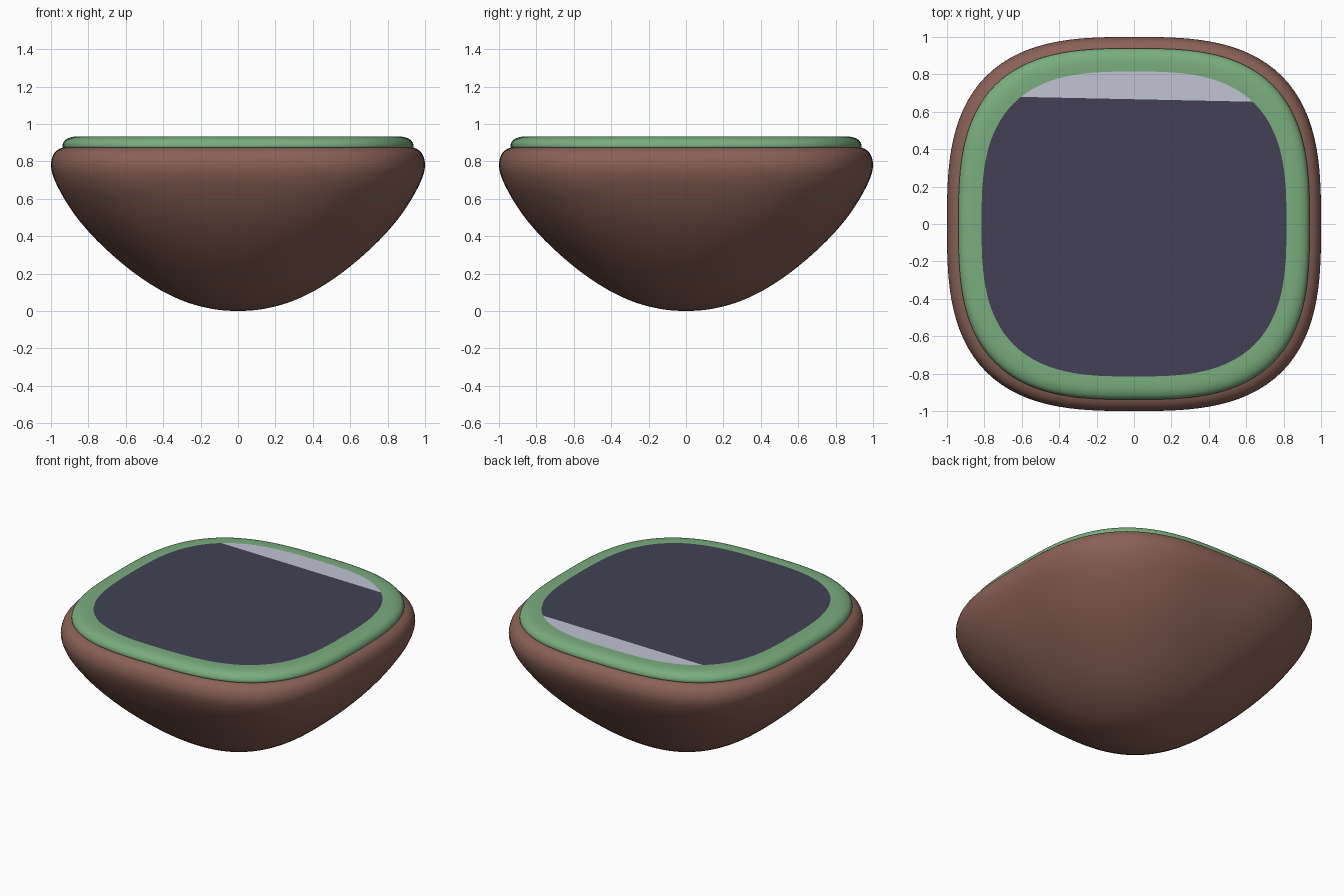
import bpy, bmesh, math
from mathutils import Vector

if "Cube" in bpy.data.objects:
    bpy.data.objects.remove(bpy.data.objects["Cube"])

SEG = 128


def material(name, rgb):
    lin = [((c / 255 + 0.055) / 1.055) ** 2.4 for c in rgb]
    m = bpy.data.materials.new(name)
    m.diffuse_color = (*lin, 1)
    m.use_nodes = True
    m.node_tree.nodes["Principled BSDF"].inputs["Base Color"].default_value = m.diffuse_color
    return m


soil = material("brown soil", (138, 97, 87))
grass = material("green grass", (121, 173, 126))
dark = material("dark slate", (67, 65, 85))
pale = material("pale grey", (193, 195, 212))


def smooth_profile(pts, steps=3):
    """Catmull-Rom curve through the profile points."""
    p = [Vector(q) for q in pts]
    p = [2 * p[0] - p[1]] + p + [2 * p[-1] - p[-2]]
    out = []
    for a, b, c, d in zip(p, p[1:], p[2:], p[3:]):
        for i in range(steps):
            t = i / steps
            out.append(0.5 * (2 * b + (c - a) * t + (2 * a - 5 * b + 4 * c - d) * t * t
                              + (3 * b - a - 3 * c + d) * t ** 3))
    return out + [p[-2]]


def ring(bm, r, z, n):
    """Rounded-square ring of half width r; n = 2 is a circle."""
    vs = []
    for i in range(SEG):
        a = 2 * math.pi * i / SEG
        c, s = math.cos(a), math.sin(a)
        k = r / (abs(c) ** n + abs(s) ** n) ** (1 / n)
        vs.append(bm.verts.new((k * c, k * s, z)))
    return vs


def finish(bm, name, mats, smooth=True):
    me = bpy.data.meshes.new(name)
    for f in bm.faces:
        f.smooth = smooth
    bm.to_mesh(me)
    bm.free()
    for m in mats:
        me.materials.append(m)
    ob = bpy.data.objects.new(name, me)
    bpy.context.collection.objects.link(ob)
    return ob


def loft(name, profile, exponent, mat, cap_bottom=False):
    bm = bmesh.new()
    rings = [ring(bm, r, z, exponent(z)) for r, z in smooth_profile(profile)]
    for lo, hi in zip(rings, rings[1:]):
        for i in range(SEG):
            j = (i + 1) % SEG
            bm.faces.new((lo[i], lo[j], hi[j], hi[i]))
    if cap_bottom:
        bm.faces.new(rings[0][::-1])
    return finish(bm, name, [mat])


# Bowl-shaped body: round at the bottom, rounded square at the rim
loft("soil_body",
     [(0.01, 0), (0.1, 0.006), (0.2, 0.025), (0.3, 0.057), (0.42, 0.115), (0.55, 0.2),
      (0.68, 0.307), (0.79, 0.415), (0.88, 0.525), (0.95, 0.638), (0.988, 0.72),
      (1, 0.78), (0.99, 0.83), (0.967, 0.86), (0.93, 0.876), (0.88, 0.88)],
     lambda z: 2 + 0.95 * min(1, z / 0.65), soil, True)

# Rounded green rim with a flat top
loft("grass_rim",
     [(0.925, 0.865), (0.938, 0.878), (0.936, 0.897), (0.922, 0.916), (0.895, 0.929),
      (0.86, 0.934), (0.81, 0.934)],
     lambda z: 2.95, grass)

# Flat top panel, cut by a slightly tilted line into dark and pale areas
bm = bmesh.new()
bm.faces.new(ring(bm, 0.815, 0.935, 2.95))
normal = Vector((0.025, 1.2, 0))
origin = Vector((0, 0.667, 0.935))
bmesh.ops.bisect_plane(bm, geom=bm.verts[:] + bm.edges[:] + bm.faces[:],
                       plane_co=origin, plane_no=normal)
for f in bm.faces:
    f.material_index = 1 if (f.calc_center_median() - origin).dot(normal) > 0 else 0
finish(bm, "top_panel", [dark, pale], False)
